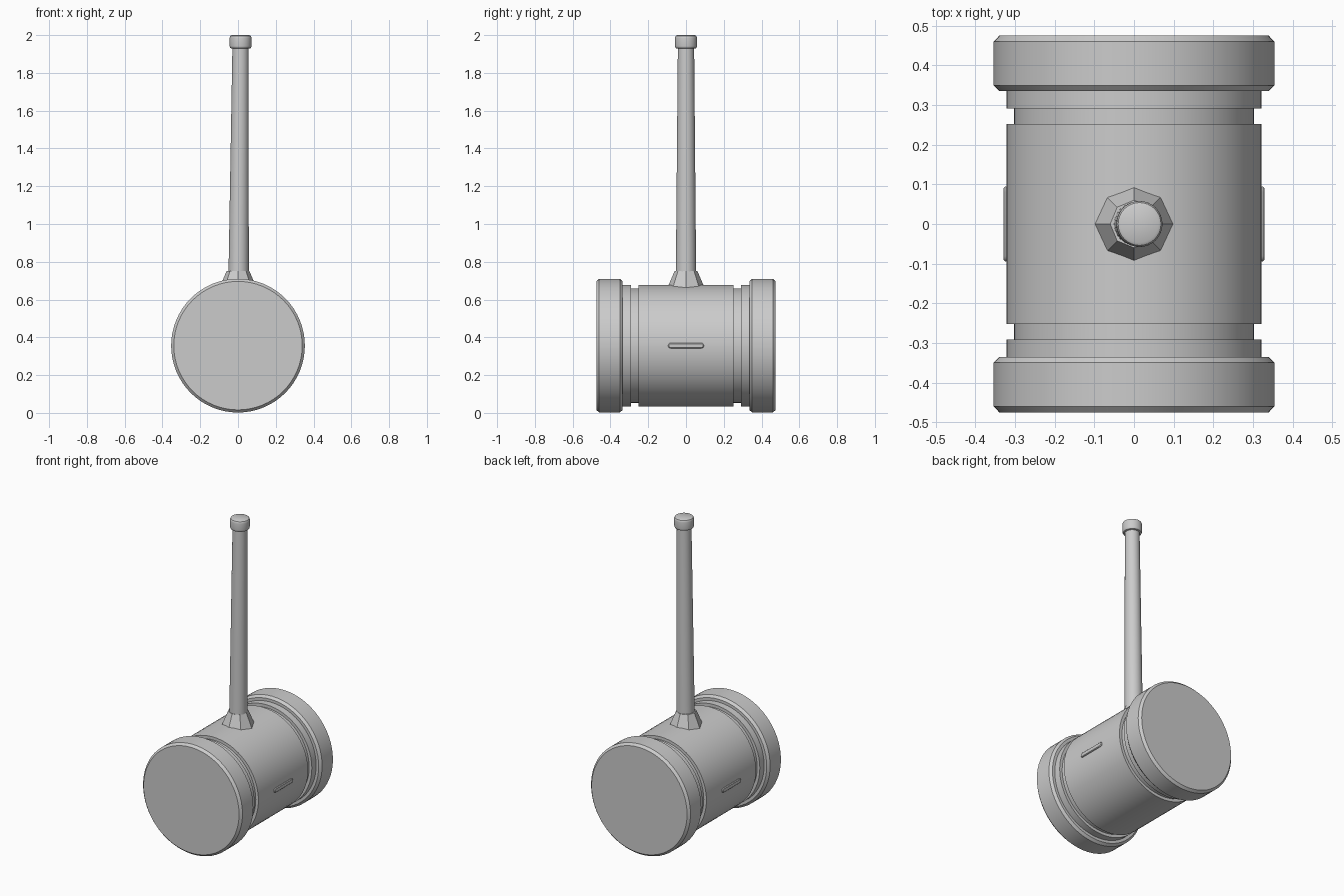
import bpy, bmesh, math
from mathutils import Matrix, Vector

if "Cube" in bpy.data.objects:
    bpy.data.objects.remove(bpy.data.objects["Cube"])

HEAD_Z = 0.356


def skin(name, rings, smooth=True):
    """Bridge closed rings of points into a capped solid."""
    bm = bmesh.new()
    loops = [[bm.verts.new(p) for p in ring] for ring in rings]
    n = len(loops[0])
    for a, b in zip(loops, loops[1:]):
        for i in range(n):
            j = (i + 1) % n
            bm.faces.new((a[i], a[j], b[j], b[i]))
    bm.faces.new(loops[0][::-1])
    bm.faces.new(loops[-1])
    bmesh.ops.recalc_face_normals(bm, faces=bm.faces[:])
    mesh = bpy.data.meshes.new(name)
    bm.to_mesh(mesh)
    bm.free()
    ob = bpy.data.objects.new(name, mesh)
    bpy.context.collection.objects.link(ob)
    if smooth:
        bpy.ops.object.select_all(action='DESELECT')
        ob.select_set(True)
        bpy.context.view_layer.objects.active = ob
        bpy.ops.object.shade_smooth_by_angle(angle=math.radians(30))
    return ob


def lathe(name, profile, sides, matrix=Matrix(), smooth=True):
    """Spin (radius, height) pairs round local z, then place by matrix."""
    rings = [[matrix @ Vector((r * math.cos(math.tau * i / sides),
                               r * math.sin(math.tau * i / sides), h))
              for i in range(sides)] for r, h in profile]
    return skin(name, rings, smooth)


# Head: barrel with two grooves and chamfered striking bands
half = [(0.322, 0.252), (0.303, 0.252), (0.303, 0.291), (0.322, 0.291),
        (0.322, 0.335), (0.340, 0.335), (0.354, 0.350),
        (0.354, 0.460), (0.340, 0.475)]
profile = [(r, -h) for r, h in reversed(half)] + half
lathe("hammer_head", profile, 64,
      Matrix.Translation((0, 0, HEAD_Z)) @ Matrix.Rotation(math.pi / 2, 4, 'X'))

# Faceted collar where the handle enters the head
lathe("handle_collar", [(0.108, 0.64), (0.060, 0.752)], 8, smooth=False)

# Tapered handle, leaning very slightly to +x
lean = Matrix.Translation((0.003, 0, 0.70)) @ Matrix.Rotation(math.atan(0.0085), 4, 'Y')
lathe("handle", [(0.054, 0.0), (0.043, 1.25)], 32, lean)

# Rounded end cap of the handle
lathe("handle_cap", [(0.049, 1.229), (0.054, 1.231), (0.057, 1.237), (0.058, 1.243),
                     (0.058, 1.284), (0.057, 1.290), (0.054, 1.296), (0.047, 1.300)],
      32, lean)


# Raised rounded bar on each side of the head
def pill(x, r, half_len):
    pts = []
    for k in range(16):
        a = math.pi * (k if k < 8 else k - 8) / 7 + (0 if k < 8 else math.pi)
        end = half_len if k < 8 else -half_len
        pts.append((x, end + r * math.sin(a), HEAD_Z + r * math.cos(a)))
    return pts


for side, label in ((-1, "left"), (1, "right")):
    skin("side_bar_" + label, [pill(side * x, r, 0.081) for x, r in
                               ((0.30, 0.014), (0.325, 0.014), (0.329, 0.010))])
